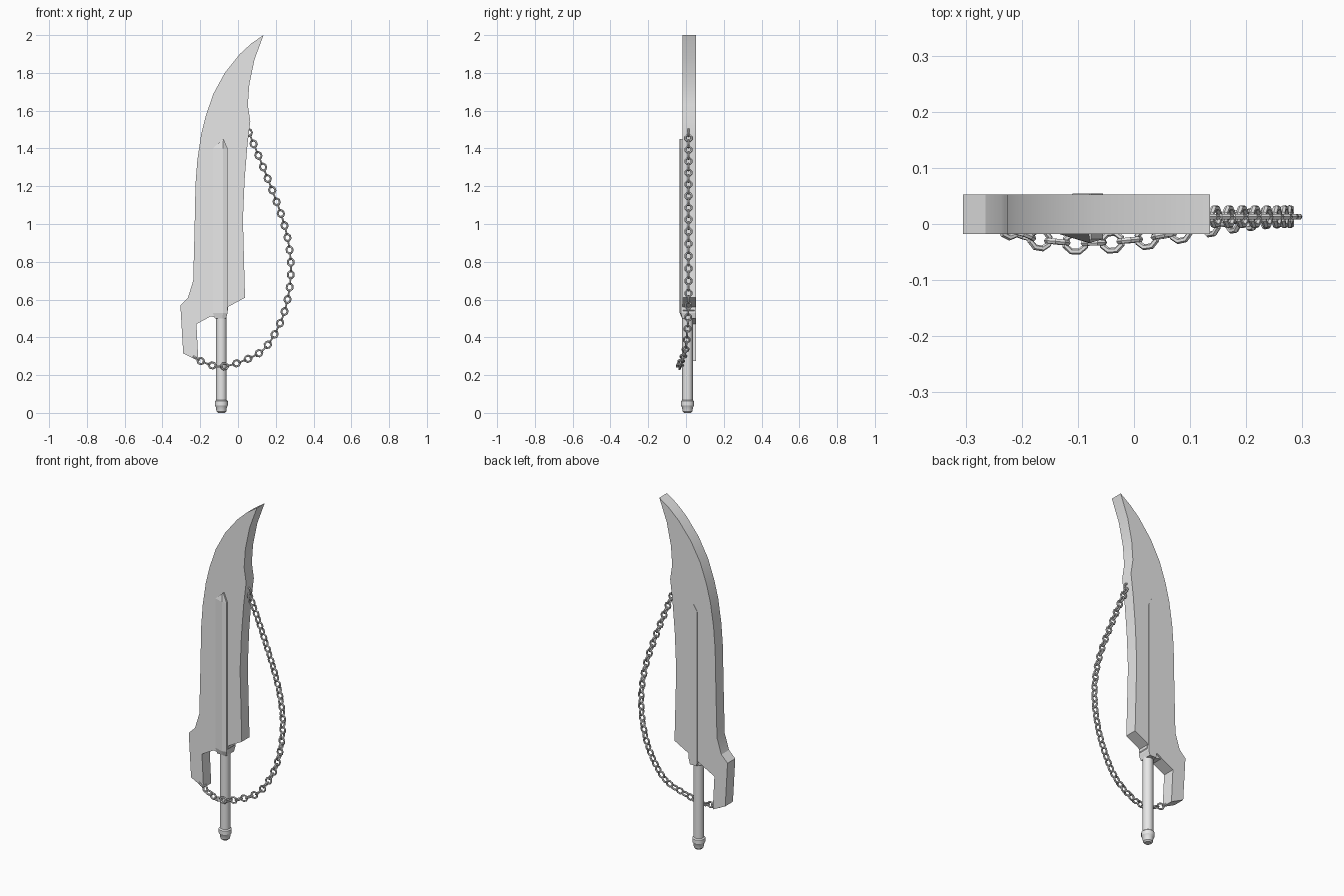
import bpy, bmesh, math
from mathutils import Vector, Matrix

cube = bpy.data.objects.get("Cube")
if cube:
    bpy.data.objects.remove(cube, do_unlink=True)

steel = bpy.data.materials.new("grey steel")
steel.use_nodes = True
COLOR = (0.8, 0.8, 0.8, 1)
steel.diffuse_color = COLOR
steel.node_tree.nodes["Principled BSDF"].inputs["Base Color"].default_value = COLOR


def finish(name, bm, smooth=True):
    bmesh.ops.recalc_face_normals(bm, faces=bm.faces)
    mesh = bpy.data.meshes.new(name)
    bm.to_mesh(mesh)
    bm.free()
    mesh.materials.append(steel)
    ob = bpy.data.objects.new(name, mesh)
    bpy.context.collection.objects.link(ob)
    if smooth:
        bpy.ops.object.select_all(action='DESELECT')
        ob.select_set(True)
        bpy.context.view_layer.objects.active = ob
        bpy.ops.object.shade_smooth_by_angle(angle=math.radians(25))
    return ob


def skin(bm, rings):
    """Join equal-length loops of points into a capped solid."""
    loops = [[bm.verts.new(p) for p in ring] for ring in rings]
    n = len(loops[0])
    for a, b in zip(loops, loops[1:]):
        for i in range(n):
            j = (i + 1) % n
            bm.faces.new((a[i], a[j], b[j], b[i]))
    bm.faces.new(loops[0])
    bm.faces.new(loops[-1])


def plate(name, outline, y0, y1):
    bm = bmesh.new()
    skin(bm, [[(x, y, z) for x, z in outline] for y in (y0, y1)])
    return finish(name, bm)


# Blade with its hooked hand guard
blade = [(.135, 2), (.07, 1.955), (.01, 1.90), (-.07, 1.80), (-.13, 1.69), (-.17, 1.575),
         (-.195, 1.475), (-.215, 1.34), (-.225, 1.21), (-.23, .97), (-.237, .70),
         (-.265, .61), (-.305, .57), (-.29, .315), (-.21, .275), (-.22, .47),
         (.037, .61), (.026, 1.025), (.035, 1.235), (.05, 1.42), (.065, 1.545),
         (.052, 1.63), (.06, 1.74), (.087, 1.87)]
plate("blade", blade, -.018, .053)

# Central rib: ridged on the front, almost flush at the back, pointed at the top
HX, HY = -.088, .008


def rib_ring(z, cx, s, depth):
    section = [(-.045, -.018), (.008, -depth), (.033, -.027), (.033, .054), (-.022, .054)]
    return [(cx + x * s, max(y, -depth), z) for x, y in section]


bm = bmesh.new()
skin(bm, [rib_ring(.50, HX, .75, .020), rib_ring(.53, HX, 1, .034),
          rib_ring(1.40, HX, 1, .034), rib_ring(1.45, -.078, .05, .034)])
finish("blade_rib", bm, False)

# Collar under the blade, running up into it
collar = [(-.15, .512), (-.085, .498), (-.052, .545), (-.052, .60), (-.15, .60)]
plate("collar", collar, -.016, .045)

# Handle and pommel, lathed
profile = [(.018, 0), (.026, .008), (.029, .03), (.035, .04), (.035, .062),
           (.028, .068), (.028, .58)]
bm = bmesh.new()
skin(bm, [[(HX + r * math.cos(a), HY + r * math.sin(a), z)
           for a in (math.tau * i / 16 for i in range(16))] for r, z in profile])
finish("handle", bm)

# Chain path, evenly resampled from a smooth spline
path = [(.057, .013, 1.485), (.105, .013, 1.37), (.175, .013, 1.195), (.235, .013, 1.03),
        (.267, .013, .90), (.28, .013, .77), (.267, .013, .625), (.225, .010, .48),
        (.14, -.002, .34), (.025, -.025, .275), (-.09, -.034, .245),
        (-.18, -.025, .267), (-.23, -.004, .295)]
pts = [Vector(p) for p in path]
ends = [2 * pts[0] - pts[1]] + pts + [2 * pts[-1] - pts[-2]]
fine = []
for a, b, c, d in zip(ends, ends[1:], ends[2:], ends[3:]):
    for k in range(20):
        t = k / 20
        fine.append(.5 * (2 * b + (c - a) * t + (2 * a - 5 * b + 4 * c - d) * t * t
                          + (3 * b - a - 3 * c + d) * t ** 3))
fine.append(pts[-1])


def resample(points, step):
    out, walked = [], 0.0
    for a, b in zip(points, points[1:]):
        length = (b - a).length
        while walked <= length:
            out.append((a.lerp(b, walked / length), (b - a).normalized()))
            walked += step
        walked -= length
    return out


# Links alternate between facing front and facing sideways
WIRE, MAJOR, MINOR = .0055, 8, 6
bm = bmesh.new()
for n, (pos, along) in enumerate(resample(fine, .033)):
    side = Vector((0, 1, 0)).cross(along).normalized()
    depth = along.cross(side)
    if n % 2:
        side, depth = depth, -side
    frame = Matrix((along, side, depth)).transposed()
    grid = []
    for i in range(MAJOR):
        u = math.tau * (i + .5) / MAJOR
        ring = []
        for j in range(MINOR):
            v = math.tau * j / MINOR
            w = WIRE * math.cos(v)
            p = Vector(((.019 + w) * math.cos(u), (.0165 + w) * math.sin(u),
                        WIRE * math.sin(v)))
            ring.append(bm.verts.new(pos + frame @ p))
        grid.append(ring)
    for i in range(MAJOR):
        for j in range(MINOR):
            a, b, k = grid[i], grid[(i + 1) % MAJOR], (j + 1) % MINOR
            bm.faces.new((a[j], b[j], b[k], a[k]))
finish("chain", bm, False)
